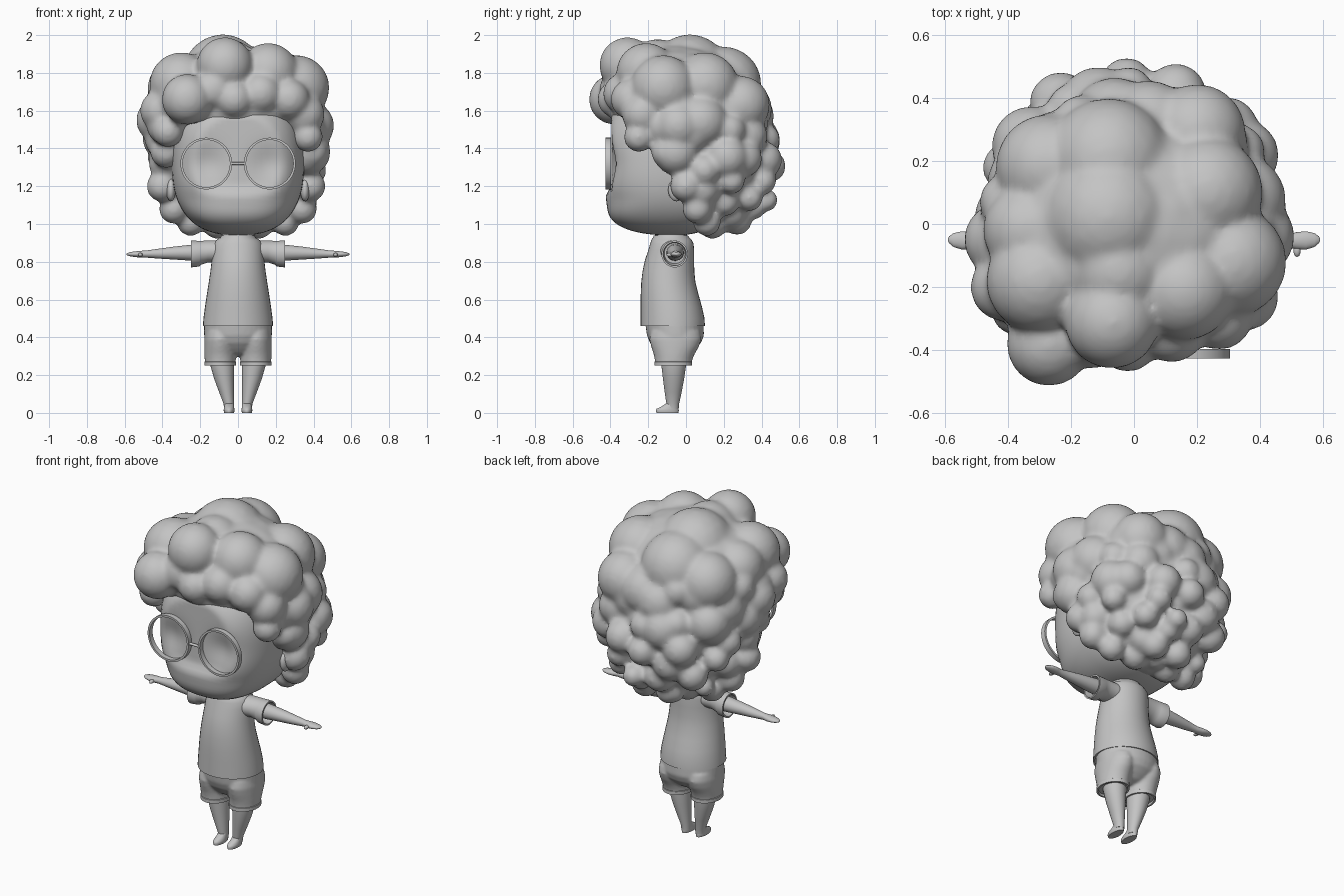
import bpy, bmesh, math, random
from mathutils import Vector

random.seed(11)
grey = bpy.data.materials.new("light_grey")
grey.diffuse_color = (0.55, 0.55, 0.55, 1)


def finish(name, bm, mirror=False, angle=45):
    bmesh.ops.recalc_face_normals(bm, faces=bm.faces[:])
    me = bpy.data.meshes.new(name)
    bm.to_mesh(me)
    bm.free()
    me.materials.append(grey)
    ob = bpy.data.objects.new(name, me)
    bpy.context.collection.objects.link(ob)
    bpy.ops.object.select_all(action='DESELECT')
    ob.select_set(True)
    bpy.context.view_layer.objects.active = ob
    bpy.ops.object.shade_smooth_by_angle(angle=math.radians(angle))
    if mirror:
        ob.modifiers.new("Mirror", 'MIRROR').use_mirror_merge = False
    return ob


def loft(name, rings, axis='z', segs=36, closed=False, mirror=False, angle=45):
    """Skin elliptical rings given as (x, y, z, radius_u, radius_v)."""
    u, v = {'x': (1, 2), 'y': (0, 2), 'z': (0, 1)}[axis]
    bm = bmesh.new()
    loops = []
    for x, y, z, ru, rv in rings:
        loop = []
        for i in range(segs):
            a = 2 * math.pi * i / segs
            p = Vector((x, y, z))
            p[u] += ru * math.cos(a)
            p[v] += rv * math.sin(a)
            loop.append(bm.verts.new(p))
        loops.append(loop)
    pairs = list(zip(loops, loops[1:]))
    if closed:
        pairs.append((loops[-1], loops[0]))
    for a, b in pairs:
        for i in range(segs):
            j = (i + 1) % segs
            bm.faces.new((a[i], a[j], b[j], b[i]))
    if not closed:
        bm.faces.new(loops[0])
        bm.faces.new(loops[-1])
    return finish(name, bm, mirror, angle)


def ball(bm, c, r, sub=3):
    """Add an ellipsoid to a mesh."""
    vs = bmesh.ops.create_icosphere(bm, subdivisions=sub, radius=1)["verts"]
    for w in vs:
        w.co = Vector((c[i] + w.co[i] * r[i] for i in range(3)))


def melt(ob, voxel, iterations):
    """Fuse overlapping shells into one soft surface."""
    rem = ob.modifiers.new("Merge", 'REMESH')
    rem.mode = 'VOXEL'
    rem.voxel_size = voxel
    rem.use_smooth_shade = True
    soft = ob.modifiers.new("Soften", 'SMOOTH')
    soft.factor = 0.5
    soft.iterations = iterations


def ramp(t):
    t = min(max(t, 0), 1)
    return t * t * (3 - 2 * t)


# head: rounded box with full cheeks, a flattened eye band and shallow sockets
bm = bmesh.new()
bmesh.ops.create_uvsphere(bm, u_segments=72, v_segments=56, radius=1)
P = 2.5
for w in bm.verts:
    k = sum(abs(c) ** P for c in w.co) ** (-1 / P)
    x, y, z = w.co * k
    x, y, z = x * 0.35, -0.08 + y * 0.37, 1.325 + z * 0.385
    if y < -0.1:
        y -= 0.045 * ramp((1.15 - z) / 0.15) * ramp((-y - 0.1) / 0.22)
        y += ramp((z - 1.13) / 0.08) * max(0, -0.395 - y)
        d = ((abs(x) - 0.17) ** 2 + (z - 1.32) ** 2) / 0.09 ** 2
        y += 0.03 * math.exp(-d)
    w.co = (x, y, z)
finish("head", bm, angle=60)

# ears
bm = bmesh.new()
ball(bm, (0.355, -0.05, 1.18), (0.025, 0.045, 0.06))
finish("ears", bm, mirror=True, angle=60)

# hair: inner mass, main curls (x, y, z, radius), nape curls and scattered back curls
bm = bmesh.new()
ball(bm, (0, 0.12, 1.38), (0.40, 0.32, 0.43))
ball(bm, (-0.02, -0.04, 1.65), (0.43, 0.375, 0.30))
curls = [
    (-.08, .02, 1.79, .215), (-.07, -.31, 1.84, .15), (-.27, -.38, 1.66, .135),
    (-.02, -.37, 1.66, .10), (.12, -.33, 1.69, .11), (-.13, -.35, 1.71, .11),
    (.16, -.21, 1.80, .16), (.31, -.12, 1.72, .175), (.35, -.23, 1.58, .11),
    (.27, -.29, 1.66, .11), (.37, -.25, 1.46, .08), (-.30, -.18, 1.74, .17),
    (-.41, -.20, 1.60, .11), (-.37, -.27, 1.49, .085), (-.42, -.05, 1.55, .12),
    (.38, -.04, 1.52, .13), (-.38, -.12, 1.38, .085), (.39, -.10, 1.38, .085),
    (-.40, 0, 1.2, .085), (.38, 0, 1.2, .085), (-.08, .20, 1.74, .20),
    (.23, .10, 1.73, .18), (.20, .29, 1.63, .155), (-.27, .18, 1.69, .17),
    (-.05, -.15, 1.82, .16), (-.33, -.02, 1.72, .15),
]
for x, y, z, r in curls:
    ball(bm, (x, y, z), (r, r, r))
for s in (-1, 1):
    for x, y, z, r in [(.34, .06, 1.08, .08), (.25, .11, 1.01, .075),
                       (.11, .14, 1.00, .08), (.08, .27, 1.02, .08)]:
        ball(bm, (s * x, y, z), (r, r, r))
N = 110
for i in range(N):
    c = 1 - 2 * (i + 0.5) / N
    s, a = math.sqrt(1 - c * c), i * 2.39996
    d = Vector((s * math.cos(a), s * math.sin(a), c))
    d = (d + Vector([random.uniform(-0.09, 0.09) for _ in range(3)])).normalized()
    n = d.copy()
    d *= sum(abs(q) ** 2.3 for q in d) ** (-1 / 2.3)
    z = 1.46 + 0.53 * d.z
    r = (0.072 + 0.048 * min(max((z - 1.05) / 0.5, 0), 1)) * random.uniform(0.75, 1.25)
    sink = r + random.uniform(-0.01, 0.03)
    p = Vector((0.505 * d.x - 0.01, 0.505 * d.y - 0.2 * (z - 1.46), z)) - n * sink
    if p.z > 1.66 or p.y < 0.1 - (p.z - 0.92) * 0.7 + r:
        continue
    ball(bm, p, (r, r, r))
melt(finish("curly_hair", bm), 0.014, 12)

# glasses
cx, cy, cz = 0.168, -0.427, 1.32
R, r, depth = 0.137, 0.125, 0.03
loft("glasses_rims", [(cx, cy, cz, R, R), (cx, cy + depth, cz, R, R),
                      (cx, cy + depth, cz, r, r), (cx, cy, cz, r, r)],
     'y', 48, closed=True, mirror=True)
loft("glasses_bridge", [(-.036, -.412, 1.32, .01, .007), (.036, -.412, 1.32, .01, .007)],
     'x', 12)

# neck
loft("neck", [(0, -.08, .88, .095, .09), (0, -.08, .93, .085, .085), (0, -.08, 1.0, .08, .08)])

# shirt: (height, half width, front, back), starting inside the open hem
shirt = [(.50, .165, -.22, .08), (.46, .175, -.23, .09), (.46, .186, -.24, .10),
         (.50, .183, -.24, .098), (.56, .175, -.24, .085), (.62, .166, -.24, .068),
         (.69, .155, -.237, .05), (.75, .146, -.23, .044), (.81, .139, -.217, .043),
         (.86, .136, -.20, .043), (.895, .13, -.19, .04), (.915, .115, -.183, .03),
         (.928, .093, -.175, .018), (.94, .088, -.17, .01)]
loft("shirt", [(0, (f + b) / 2, z, w, (b - f) / 2) for z, w, f, b in shirt])

# sleeves with open cuffs
loft("sleeves", [(.06, -.07, .855, .075, .06), (.12, -.067, .855, .068, .058),
                 (.16, -.063, .854, .062, .058), (.195, -.06, .848, .063, .063),
                 (.205, -.06, .843, .067, .068), (.25, -.06, .841, .07, .071),
                 (.25, -.06, .841, .061, .062), (.20, -.06, .845, .055, .055)],
     'x', mirror=True)

# arms ending in slim hands with a thumb
loft("arms", [(.15, -.057, .85, .048, .046), (.25, -.057, .848, .044, .042),
              (.34, -.056, .846, .036, .034), (.42, -.055, .843, .028, .026),
              (.485, -.054, .841, .02, .019), (.515, -.053, .84, .027, .018),
              (.545, -.052, .84, .029, .015), (.572, -.051, .84, .022, .011),
              (.586, -.05, .84, .011, .006), (.59, -.05, .84, .003, .003)],
     'x', 24, mirror=True, angle=60)
bm = bmesh.new()
ball(bm, (.517, -.083, .837), (.012, .022, .011), 2)
finish("thumbs", bm, mirror=True, angle=60)

# shorts: hips and two legs fused into one soft shape, plus open hems
hips = [(.30, .04, -.10, -.02), (.315, .09, -.14, .02), (.34, .14, -.165, .05),
        (.37, .170, -.19, .08), (.41, .180, -.207, .095), (.48, .180, -.217, .093)]
shorts = [loft("shorts", [(0, (f + b) / 2, z, w, (b - f) / 2) for z, w, f, b in hips])]
for s in (-1, 1):
    shorts.append(loft("shorts_leg", [
        (s * .094, -.067, .262, .082, .098), (s * .094, -.066, .28, .082, .099),
        (s * .095, -.063, .31, .083, .108), (s * .095, -.058, .35, .084, .126),
        (s * .094, -.056, .39, .085, .138), (s * .09, -.056, .43, .084, .13)]))
bpy.ops.object.select_all(action='DESELECT')
for ob in shorts:
    ob.select_set(True)
bpy.context.view_layer.objects.active = shorts[0]
bpy.ops.object.join()
melt(shorts[0], 0.008, 6)
loft("shorts_hems", [(.094, -.067, .275, .07, .086), (.094, -.067, .25, .074, .09),
                     (.094, -.067, .25, .084, .1), (.094, -.067, .27, .084, .1),
                     (.094, -.067, .274, .078, .094)], mirror=True)

# legs
loft("legs", [(.085, -.065, .32, .066, .068), (.083, -.065, .25, .063, .065),
              (.074, -.066, .18, .052, .056), (.061, -.068, .11, .039, .045),
              (.049, -.07, .05, .028, .034), (.047, -.07, .02, .026, .031)],
     segs=28, mirror=True)

# feet: flat soles rising into a low instep
loft("feet", [(.047, -.098, 0, .026, .058), (.047, -.099, .012, .029, .061),
              (.047, -.097, .022, .028, .058), (.047, -.084, .034, .026, .045),
              (.047, -.073, .05, .025, .032)],
     segs=28, mirror=True)
